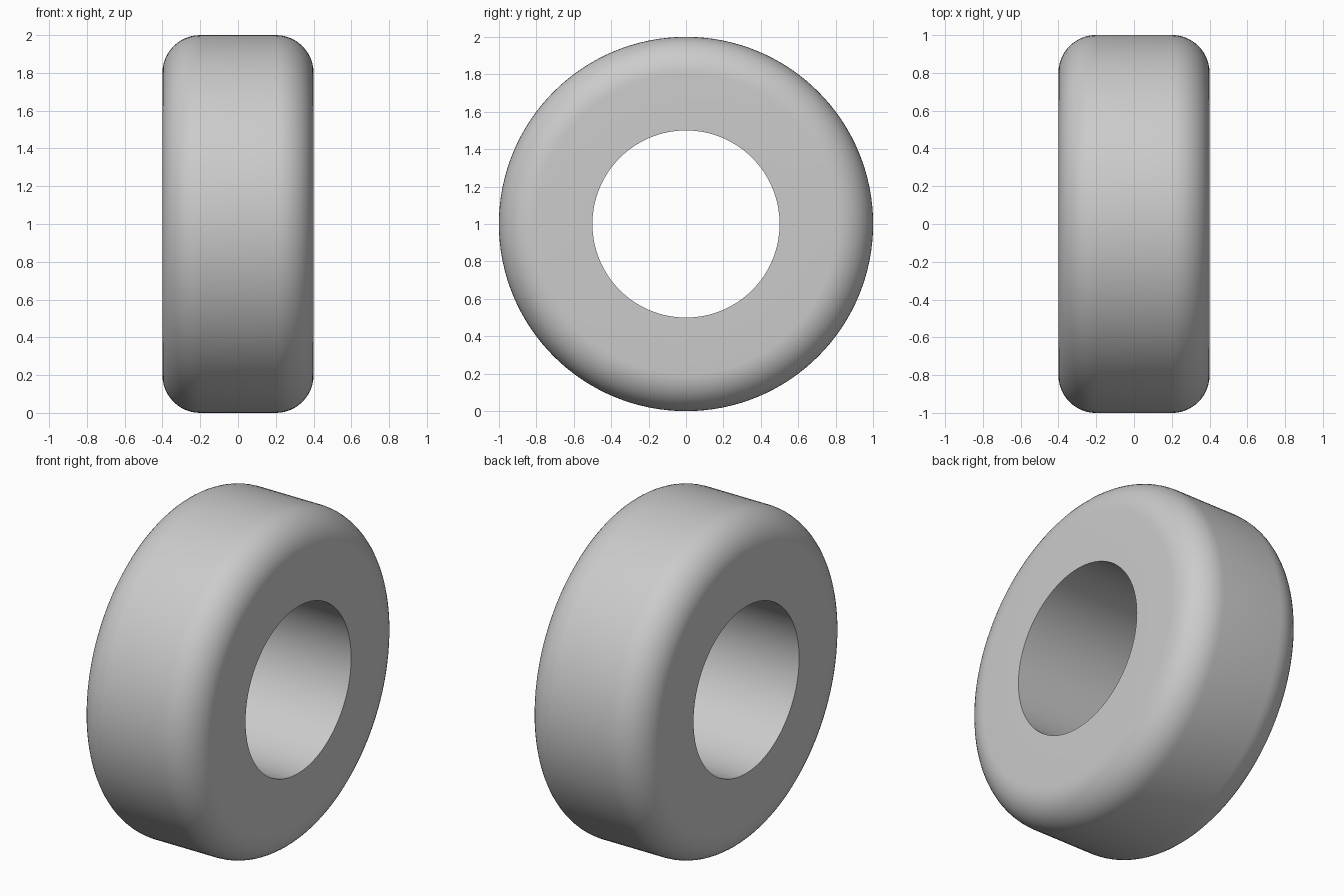
import bpy
import bmesh
from math import cos, sin, pi, radians

default = bpy.data.objects.get("Cube")
if default:
    bpy.data.objects.remove(default, do_unlink=True)

OUTER, INNER, HALF_WIDTH, FILLET = 1.0, 0.5, 0.4, 0.2
SEGMENTS, ARC_STEPS = 128, 12

# Light grey material
grey = bpy.data.materials.new("light_grey")
grey.use_nodes = True
colour = (0.6, 0.6, 0.6, 1)
grey.diffuse_color = colour
grey.node_tree.nodes["Principled BSDF"].inputs["Base Color"].default_value = colour

# Cross-section (x, radius): square at the bore, rounded at the rim
right_arc = []
for i in range(ARC_STEPS + 1):
    a = i / ARC_STEPS * pi / 2
    right_arc.append((HALF_WIDTH - FILLET + FILLET * cos(a),
                      OUTER - FILLET + FILLET * sin(a)))
half = [(HALF_WIDTH, INNER)] + right_arc
profile = half + [(-x, r) for x, r in reversed(half)]

# Revolve the section about the x axle
bm = bmesh.new()
rings = []
for s in range(SEGMENTS):
    t = 2 * pi * s / SEGMENTS
    rings.append([bm.verts.new((x, r * cos(t), OUTER + r * sin(t)))
                  for x, r in profile])
n = len(profile)
for s in range(SEGMENTS):
    a, b = rings[s], rings[(s + 1) % SEGMENTS]
    for i in range(n):
        j = (i + 1) % n
        bm.faces.new((a[i], a[j], b[j], b[i]))
bmesh.ops.recalc_face_normals(bm, faces=bm.faces)
mesh = bpy.data.meshes.new("tyre")
bm.to_mesh(mesh)
bm.free()
mesh.materials.append(grey)

tyre = bpy.data.objects.new("tyre", mesh)
bpy.context.collection.objects.link(tyre)

# Smooth rim, crisp bore edges
bpy.ops.object.select_all(action='DESELECT')
tyre.select_set(True)
bpy.context.view_layer.objects.active = tyre
bpy.ops.object.shade_smooth_by_angle(angle=radians(30))
